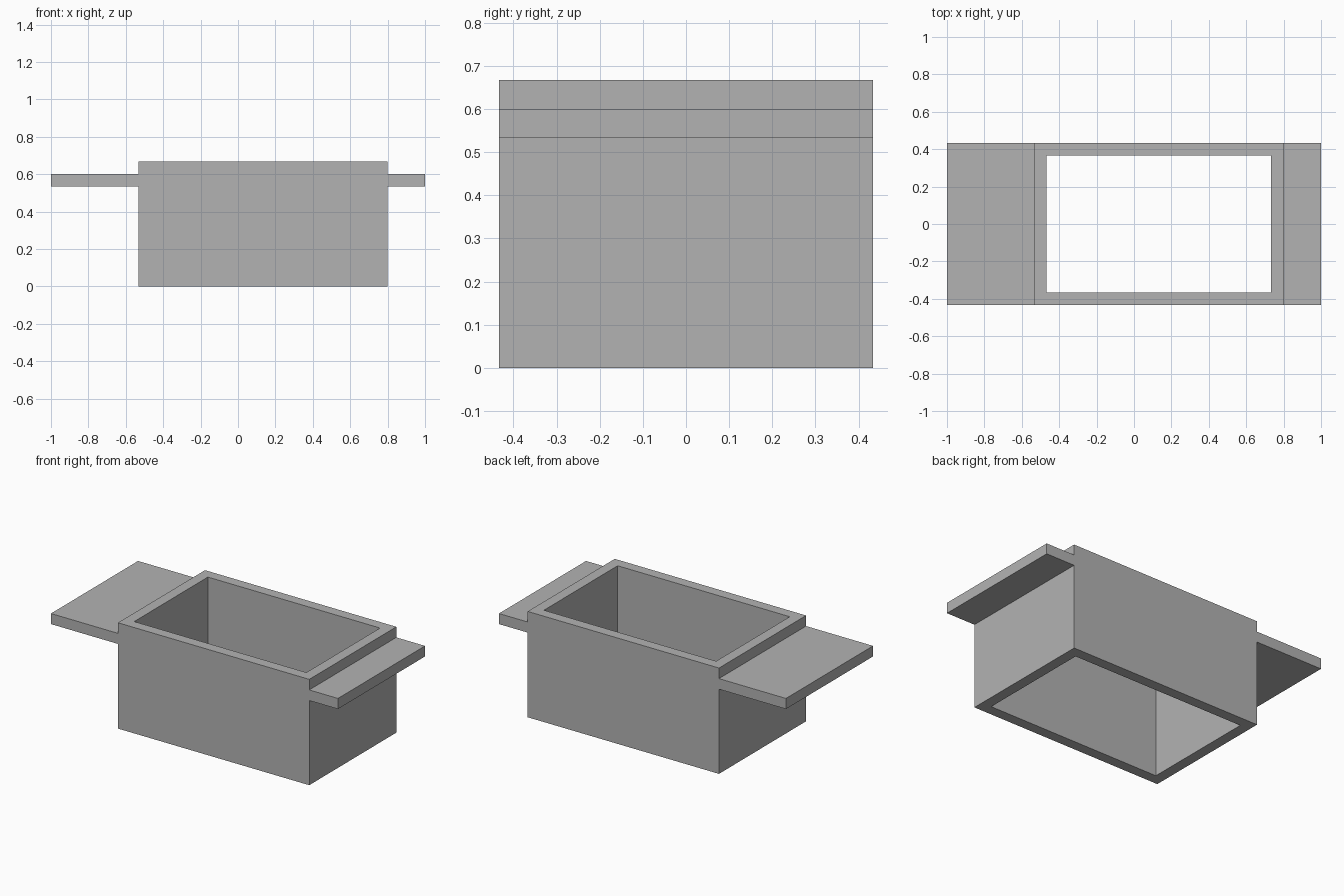
import bpy
import bmesh

cube = bpy.data.objects.get("Cube")
if cube:
    bpy.data.objects.remove(cube, do_unlink=True)

# Single grey material
grey = bpy.data.materials.new("plain_grey")
grey.use_nodes = True
colour = (0.45, 0.45, 0.45, 1)
grey.diffuse_color = colour
grey.node_tree.nodes["Principled BSDF"].inputs["Base Color"].default_value = colour

WALL = 0.0667
LEFT, RIGHT = -0.5333, 0.8
HALF_DEPTH = 0.4333
HEIGHT = 0.6667


def finish(bm, name):
    bmesh.ops.recalc_face_normals(bm, faces=bm.faces)
    mesh = bpy.data.meshes.new(name)
    bm.to_mesh(mesh)
    bm.free()
    mesh.materials.append(grey)
    obj = bpy.data.objects.new(name, mesh)
    bpy.context.collection.objects.link(obj)
    return obj


def rectangle(bm, x0, x1, y, z):
    return [bm.verts.new(p) for p in ((x0, -y, z), (x1, -y, z), (x1, y, z), (x0, y, z))]


def extrude_up(bm, height):
    new = bmesh.ops.extrude_face_region(bm, geom=bm.faces[:], use_keep_orig=True)
    verts = [v for v in new["geom"] if isinstance(v, bmesh.types.BMVert)]
    bmesh.ops.translate(bm, verts=verts, vec=(0, 0, height))


# Rectangular sleeve, open at top and bottom
bm = bmesh.new()
outer = rectangle(bm, LEFT, RIGHT, HALF_DEPTH, 0)
inner = rectangle(bm, LEFT + WALL, RIGHT - WALL, HALF_DEPTH - WALL, 0)
for i in range(4):
    j = (i + 1) % 4
    bm.faces.new((outer[i], outer[j], inner[j], inner[i]))
extrude_up(bm, HEIGHT)
finish(bm, "open_sleeve")

# Side shelves: a wide one on the right, a narrow one on the left
for name, x0, x1 in (("wide_shelf", -1, LEFT), ("narrow_shelf", RIGHT, 1)):
    bm = bmesh.new()
    bm.faces.new(rectangle(bm, x0, x1, HALF_DEPTH, HEIGHT - 2 * WALL))
    extrude_up(bm, WALL)
    finish(bm, name)
